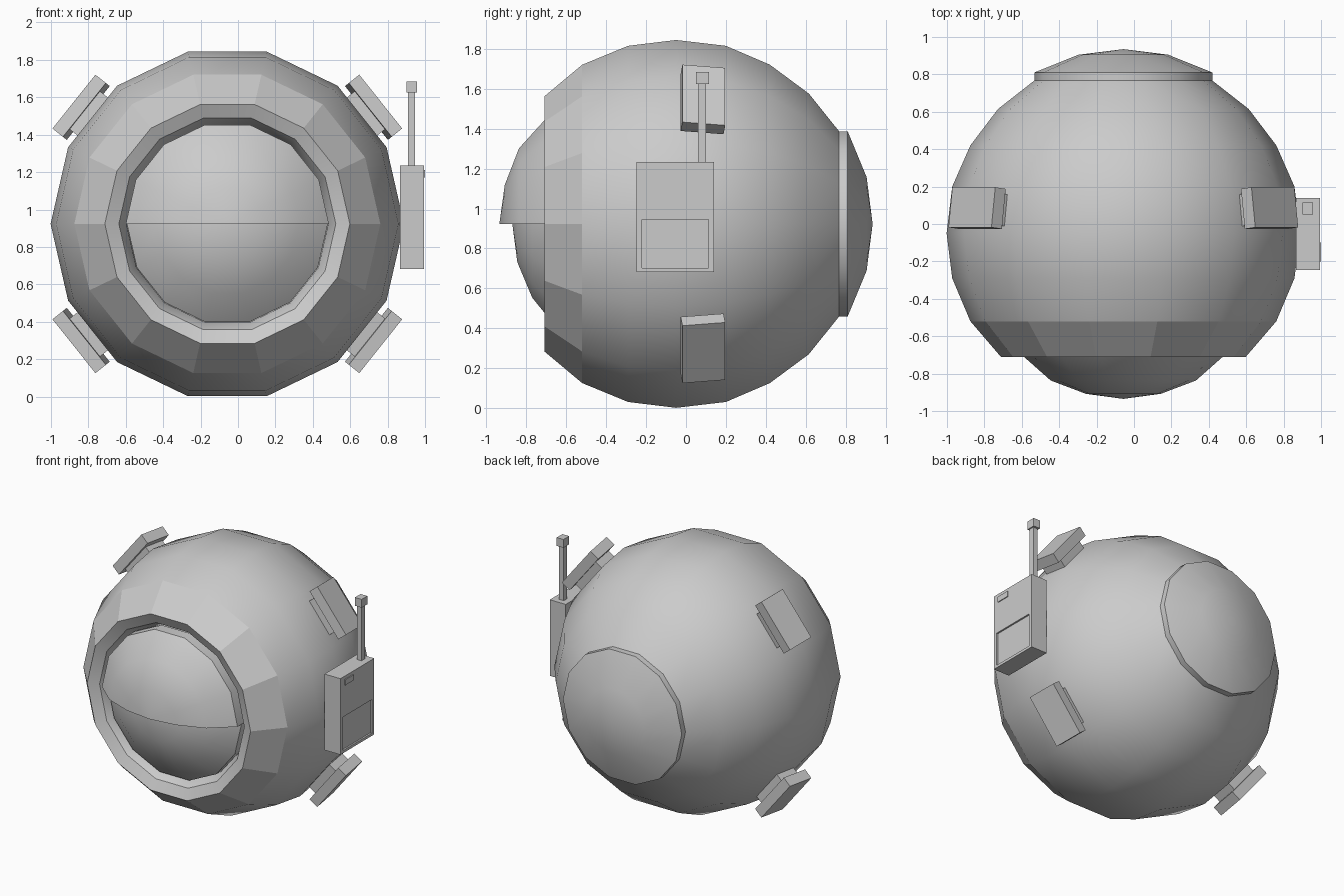
import bpy, bmesh
from math import radians, cos, sin, pi
from mathutils import Matrix, Vector

if "Cube" in bpy.data.objects:
    bpy.data.objects.remove(bpy.data.objects["Cube"])

CX, CZ, SIDES = -0.057, 0.923, 14


def finish(bm, name, smooth=None):
    bmesh.ops.remove_doubles(bm, verts=bm.verts, dist=1e-4)
    bmesh.ops.recalc_face_normals(bm, faces=bm.faces)
    me = bpy.data.meshes.new(name)
    bm.to_mesh(me)
    bm.free()
    ob = bpy.data.objects.new(name, me)
    bpy.context.collection.objects.link(ob)
    if smooth:
        bpy.ops.object.select_all(action='DESELECT')
        bpy.context.view_layer.objects.active = ob
        ob.select_set(True)
        bpy.ops.object.shade_smooth_by_angle(angle=radians(smooth))
    return ob


def lathe(name, profile, half=False, smooth=28):
    """Turn (y, radius) points about the front-back axis of the ball."""
    bm = bmesh.new()
    n = SIDES // 2 if half else SIDES
    rings = []
    for k in range(n + 1):
        a = 2 * pi * k / SIDES
        rings.append([bm.verts.new((CX + r * cos(a), y, CZ + r * sin(a))) for y, r in profile])
    for a, b in zip(rings, rings[1:]):
        for i in range(len(profile) - 1):
            bm.faces.new((a[i], a[i + 1], b[i + 1], b[i]))
    if half:
        bm.faces.new(rings[0])
        bm.faces.new(rings[-1])
    bmesh.ops.dissolve_degenerate(bm, edges=bm.edges, dist=1e-5)
    return finish(bm, name, smooth)


def box(name, lo, hi, matrix=Matrix()):
    lo, hi = Vector(lo), Vector(hi)
    bm = bmesh.new()
    bmesh.ops.create_cube(bm, size=1, matrix=matrix @ Matrix.Translation((lo + hi) / 2)
                          @ Matrix.Diagonal((*(hi - lo), 1)))
    return finish(bm, name)


# Ball shell with the sunken bezel around the eye
shell = lathe("shell", [(-0.50, 0.535), (-0.60, 0.54), (-0.675, 0.58), (-0.71, 0.655),
                        (-0.52, 0.818), (-0.29, 0.915), (-0.05, 0.945), (0.20, 0.915),
                        (0.42, 0.818), (0.615, 0.67), (0.77, 0.472)])
for p in shell.data.polygons:
    if -0.66 < p.center.y < -0.55 and (p.center - Vector((CX, p.center.y, CZ))).length > 0.66:
        p.use_smooth = False

# Raised cap at the back
lathe("back_cap", [(0.76, 0.476), (0.81, 0.476), (0.905, 0.24), (0.935, 0)])

# Eye and the half lid over it
lathe("eye", [(-0.87, 0), (-0.845, 0.197), (-0.77, 0.38), (-0.645, 0.537), (-0.5, 0.537)])
lathe("eye_lid", [(-0.935, 0), (-0.908, 0.2), (-0.837, 0.388), (-0.70, 0.543), (-0.62, 0.543),
                  (-0.75, 0.38), (-0.835, 0.197), (-0.86, 0)], half=True)

# Four thruster pads, each on a short base, tilted to follow the shell
for side_x, a in (("right", 38.57), ("left", 141.43)):
    for side_z, s in (("upper", 1), ("lower", -1)):
        m = (Matrix.Translation((CX, 0, CZ)) @ Matrix.Rotation(-radians(a * s), 4, 'Y')
             @ Matrix.Translation((1.0, 0.085, 0)) @ Matrix.Rotation(radians(7), 4, 'Z'))
        # local x points outward; lean the outer face backwards
        box(f"{side_z}_{side_x}_pad", (-0.036, -0.108, -0.184), (0.036, 0.108, 0.184), m)
        box(f"{side_z}_{side_x}_pad_base", (-0.12, -0.085, -0.13), (-0.03, 0.085, 0.13), m)

# Side radio box with a recessed panel and a small button
radio = box("radio_box", (0.866, -0.247, 0.683), (0.994, 0.14, 1.234))
cutter = box("panel_cutter", (0.982, -0.22, 0.702), (1.05, 0.112, 0.945))
cutter.hide_render = True
cutter.hide_viewport = True
mod = radio.modifiers.new("panel", 'BOOLEAN')
mod.operation, mod.object, mod.solver = 'DIFFERENCE', cutter, 'EXACT'
box("radio_button", (0.985, -0.2, 1.17), (1.0, -0.1, 1.21))

# Antenna
box("antenna", (0.91, 0.06, 1.22), (0.947, 0.1, 1.64))
box("antenna_tip", (0.902, 0.05, 1.625), (0.956, 0.115, 1.685))
